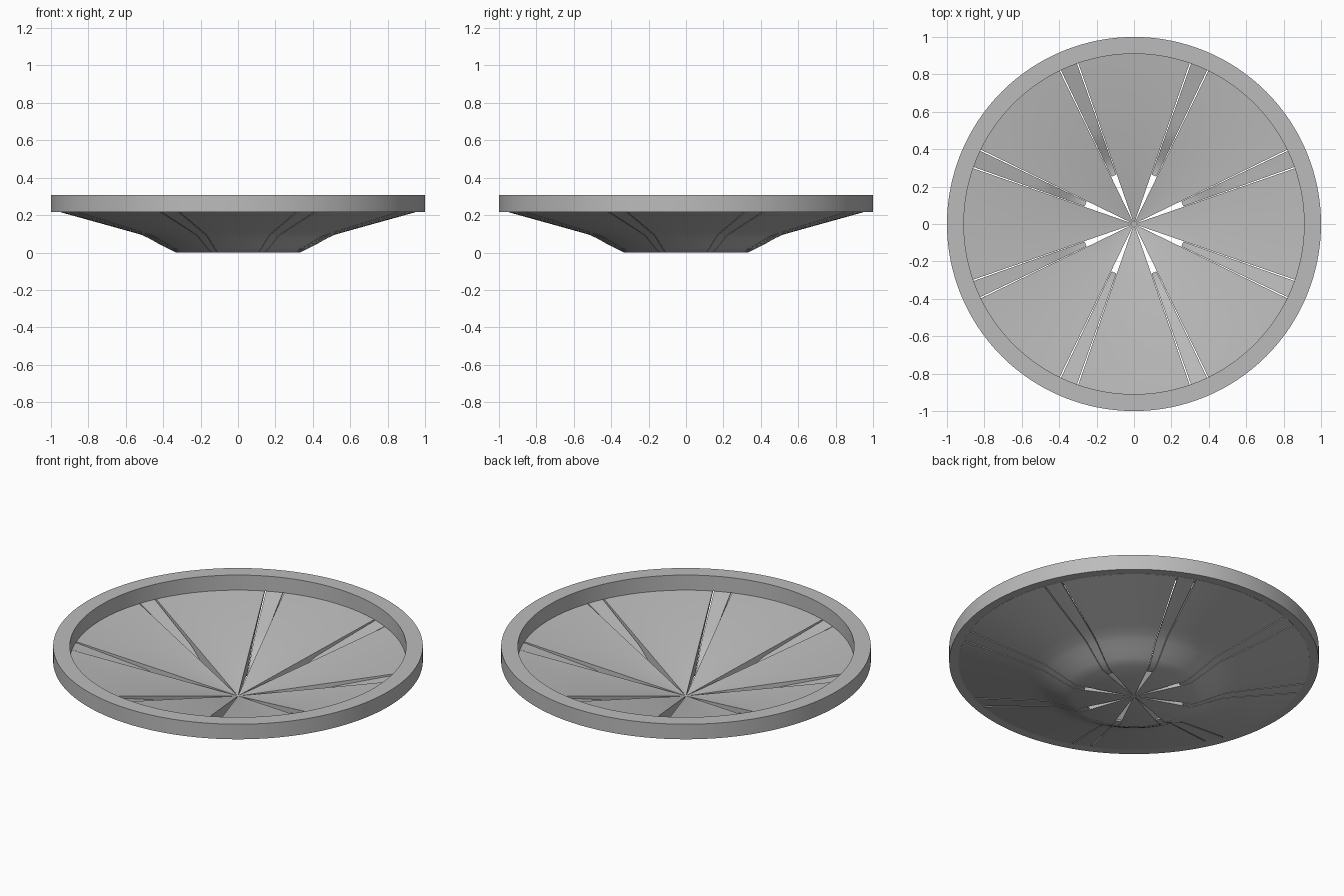
import bpy, bmesh, math

cube = bpy.data.objects.get("Cube")
if cube:
    bpy.data.objects.remove(cube, do_unlink=True)

grey = bpy.data.materials.new("mid grey")
grey.use_nodes = True
colour = (0.5, 0.5, 0.5, 1)
grey.diffuse_color = colour
grey.node_tree.nodes["Principled BSDF"].inputs["Base Color"].default_value = colour


def sweep(name, profile, start, end, steps, closed=False, smooth=True):
    """Turn a closed (radius, height) profile about z between two angles."""
    bm = bmesh.new()
    rings = []
    for i in range(steps if closed else steps + 1):
        a = start + (end - start) * i / steps
        rings.append([bm.verts.new((r * math.cos(a), r * math.sin(a), z))
                      for r, z in profile])
    n = len(profile)
    pairs = list(zip(rings, rings[1:]))
    if closed:
        pairs.append((rings[-1], rings[0]))
    else:
        bm.faces.new(rings[0])
        bm.faces.new(rings[-1])
    for a, b in pairs:
        for j in range(n):
            k = (j + 1) % n
            bm.faces.new((a[j], b[j], b[k], a[k]))
    bmesh.ops.recalc_face_normals(bm, faces=bm.faces[:])
    mesh = bpy.data.meshes.new(name)
    bm.to_mesh(mesh)
    bm.free()
    mesh.materials.append(grey)
    obj = bpy.data.objects.new(name, mesh)
    bpy.context.collection.objects.link(obj)
    if smooth:
        bpy.ops.object.select_all(action="DESELECT")
        obj.select_set(True)
        bpy.context.view_layer.objects.active = obj
        bpy.ops.object.shade_smooth_by_angle(angle=math.radians(30))
    return obj


# Underside curve shared by the petals and the strips
under = [(0.33, 0), (0.38, 0.024), (0.43, 0.05), (0.48, 0.078),
         (0.52, 0.096), (0.58, 0.113), (0.95, 0.216)]

# Rim
rim = [(0.91, 0.217), (1, 0.217), (1, 0.307), (0.91, 0.307)]
sweep("rim", rim, 0, math.tau, 128, closed=True)

# Dish petals: conical top, flat-footed curved underside, wedge gaps between
petal = [(0.002, 0)] + under + [(0.95, 0.218), (0.91, 0.217), (0.002, 0.01)]
# Thin strips lying low in the gaps
thick = 0.01
strip_under = [(0.28, 0)] + under
strip = strip_under + [(r, z + thick) for r, z in reversed(strip_under)]

sector = math.tau / 8
gap = math.radians(3.4)
for i in range(8):
    mid = i * sector
    sweep(f"petal_{i + 1}", petal, mid - sector / 2 + gap, mid + sector / 2 - gap, 14)
    centre = mid + sector / 2
    sweep(f"gap_strip_{i + 1}", strip, centre - gap * 0.86, centre + gap * 0.86, 2)

# Small hub where the petals meet
sweep("hub", [(0.001, 0), (0.014, 0), (0.014, 0.012), (0.001, 0.012)],
      0, math.tau, 24, closed=True)
